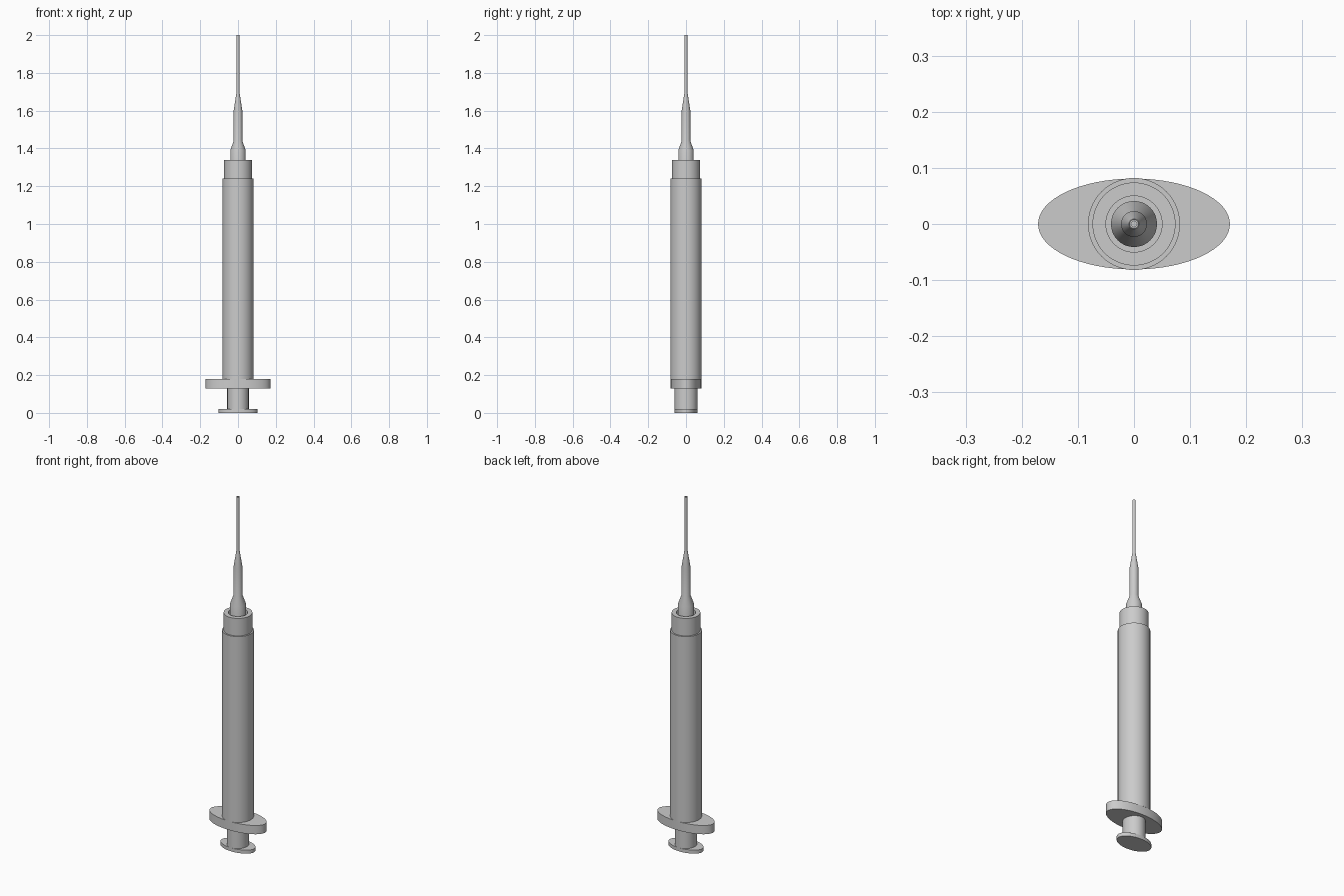
import bpy, math

if "Cube" in bpy.data.objects:
    bpy.data.objects.remove(bpy.data.objects["Cube"])


def lathe(name, profile, sx=1.0, sy=1.0, segments=64):
    """Revolve (radius, z) points about z; radius 0 makes a pole."""
    verts, faces, rings = [], [], []
    for r, z in profile:
        if r == 0:
            rings.append([len(verts)] * segments)
            verts.append((0, 0, z))
        else:
            rings.append(list(range(len(verts), len(verts) + segments)))
            for i in range(segments):
                a = 2 * math.pi * i / segments
                verts.append((r * sx * math.cos(a), r * sy * math.sin(a), z))
    for low, high in zip(rings, rings[1:]):
        for i in range(segments):
            j = (i + 1) % segments
            loop = [low[i], low[j], high[j], high[i]]
            faces.append(list(dict.fromkeys(loop)))
    mesh = bpy.data.meshes.new(name)
    mesh.from_pydata(verts, [], faces)
    obj = bpy.data.objects.new(name, mesh)
    bpy.context.collection.objects.link(obj)
    bpy.ops.object.select_all(action='DESELECT')
    obj.select_set(True)
    bpy.context.view_layer.objects.active = obj
    bpy.ops.object.shade_smooth_by_angle(angle=math.radians(30))
    return obj


def disc(name, z0, z1, rx, ry):
    """Closed elliptical or round plate."""
    return lathe(name, [(0, z0), (1, z0), (1, z1), (0, z1)], rx, ry)


# Plunger: oval thumb rest and round rod
disc("thumb_rest", 0, 0.02, 0.102, 0.06)
disc("plunger_rod", 0.02, 0.13, 0.057, 0.06)

# Oval finger grip
disc("finger_flange", 0.13, 0.18, 0.171, 0.081)

# Barrel with a stepped collar and a recessed socket at the top
lathe("barrel", [(0, 0.18), (0.082, 0.18), (0.082, 1.24), (0.074, 1.24),
                 (0.074, 1.34), (0.05, 1.34), (0.05, 1.25), (0, 1.25)])

# Tapered needle hub seated in the socket
lathe("needle_hub", [(0, 1.25), (0.041, 1.25), (0.041, 1.39), (0.023, 1.44),
                     (0.023, 1.6), (0.009, 1.69), (0, 1.69)])

# Hollow needle
lathe("needle", [(0, 1.69), (0.008, 1.69), (0.008, 2.0), (0.005, 2.0),
                 (0.005, 1.9), (0, 1.9)], segments=24)
